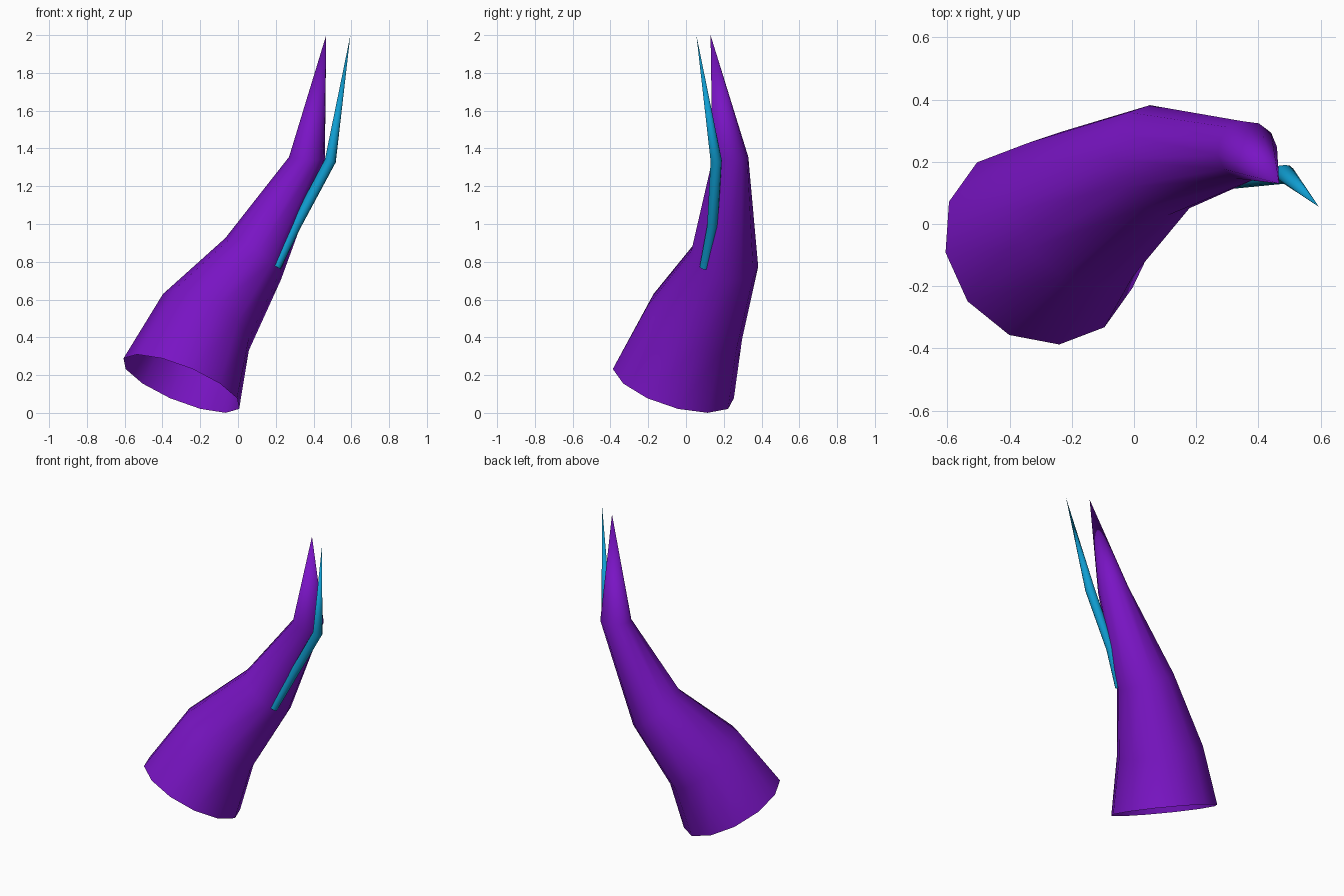
import bpy, bmesh, math
from mathutils import Vector

if "Cube" in bpy.data.objects:
    bpy.data.objects.remove(bpy.data.objects["Cube"])


def material(name, col):
    m = bpy.data.materials.new(name)
    m.diffuse_color = (*col, 1)
    m.use_nodes = True
    m.node_tree.nodes["Principled BSDF"].inputs["Base Color"].default_value = m.diffuse_color
    return m


def tapered_tube(name, rings, tip, sides, mat):
    """Loft circles (centre, axis, radius) into a pointed, open-ended tube."""
    bm = bmesh.new()
    loops = []
    for c, n, r in rings:
        n = Vector(n).normalized()
        v = Vector((-0.61, 0.79, 0))
        v = (v - n * v.dot(n)).normalized()
        u = v.cross(n)
        loops.append([bm.verts.new(Vector(c) + r * (u * math.cos(a) + v * math.sin(a)))
                      for a in (2 * math.pi * i / sides for i in range(sides))])
    for a, b in zip(loops, loops[1:]):
        for i in range(sides):
            j = (i + 1) % sides
            bm.faces.new((a[i], a[j], b[j], b[i]))
    t = bm.verts.new(tip)
    for i in range(sides):
        bm.faces.new((loops[-1][i], loops[-1][(i + 1) % sides], t))
    for f in bm.faces:
        f.smooth = True
    bmesh.ops.recalc_face_normals(bm, faces=bm.faces)
    me = bpy.data.meshes.new(name)
    bm.to_mesh(me)
    bm.free()
    me.materials.append(mat)
    ob = bpy.data.objects.new(name, me)
    bpy.context.collection.objects.link(ob)
    return ob


purple = material("purple", (0.19, 0.007, 0.55))
blue = material("blue", (0.005, 0.34, 0.64))

# large bent horn
tapered_tube("horn", [
    ((-0.30, -0.067, 0.155), (0.365, 0.282, 0.887), 0.335),
    ((-0.17, 0.047, 0.48), (0.50, 0.39, 0.77), 0.272),
    ((0.08, 0.205, 0.815), (0.58, 0.27, 0.77), 0.184),
    ((0.365, 0.235, 1.348), (0.08, -0.06, 1), 0.096),
], (0.467, 0.13, 2.0), 12, purple)

# thin spike growing from its side
tapered_tube("side_spike", [
    ((0.20, 0.098, 0.77), (0.45, 0.2, 0.9), 0.026),
    ((0.305, 0.14, 0.99), (0.45, 0.12, 0.9), 0.028),
    ((0.489, 0.16, 1.335), (0.3, -0.05, 0.95), 0.030),
], (0.595, 0.055, 2.0), 12, blue)
